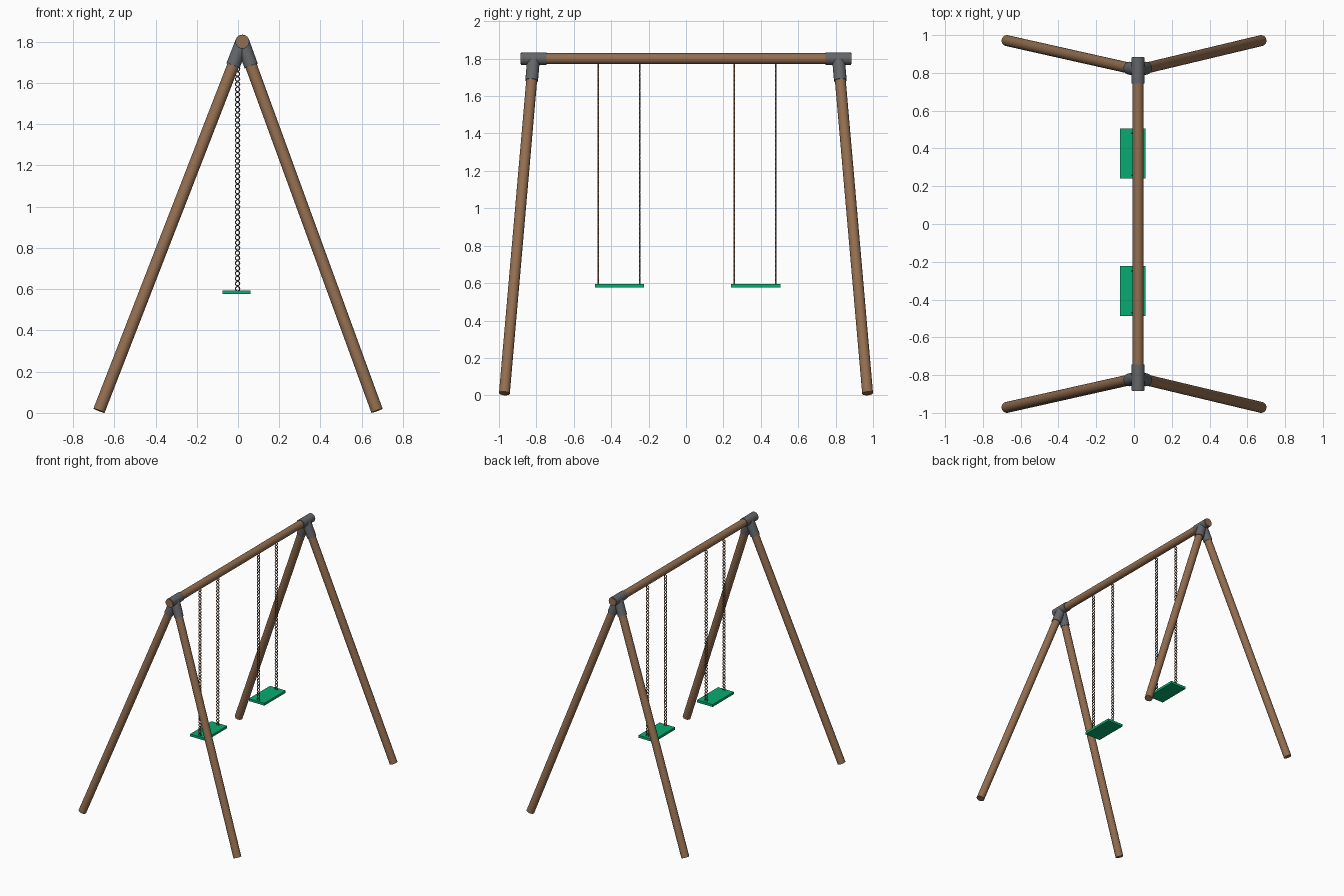
import bpy, math
from mathutils import Vector

if "Cube" in bpy.data.objects:
    bpy.data.objects.remove(bpy.data.objects["Cube"])

def material(name, rgb):
    m = bpy.data.materials.new(name)
    m.diffuse_color = (*[(c / 255) ** 2.2 for c in rgb], 1)
    m.use_nodes = True
    m.node_tree.nodes["Principled BSDF"].inputs["Base Color"].default_value = m.diffuse_color
    return m

WOOD = material("brown wood", (146, 110, 81))
METAL = material("grey metal", (101, 102, 105))
GREEN = material("green plastic", (14, 170, 112))
CHAIN = material("brown chain", (118, 88, 66))

def rod(name, a, b, r, mat):
    a, b = Vector(a), Vector(b)
    bpy.ops.mesh.primitive_cylinder_add(vertices=32, radius=r, depth=(b - a).length, location=(a + b) / 2)
    o = bpy.context.object
    o.rotation_euler = (b - a).to_track_quat('Z', 'Y').to_euler()
    bpy.ops.object.shade_smooth_by_angle(angle=math.radians(40))
    o.name = name
    o.data.materials.append(mat)
    return o

BX, BZ, R, RC = 0.021, 1.8, 0.029, 0.034

# top beam, ends just proud of the metal connectors
rod("top_beam", (BX, -0.884, BZ), (BX, 0.884, BZ), R, WOOD)

for s, end in ((-1, "front"), (1, "back")):
    # connector tube around the beam
    rod(end + "_beam_connector", (BX, s * 0.745, BZ), (BX, s * 0.882, BZ), RC, METAL)
    apex = Vector((BX, s * 0.815, BZ))
    for t, side in ((-1, "left"), (1, "right")):
        # splayed leg and its socket
        foot = Vector((t * 0.674, s * 0.971, 0.0105))
        d = (foot - apex).normalized()
        rod(f"{end}_{side}_leg", apex, foot, R, WOOD)
        rod(f"{end}_{side}_leg_socket", apex, apex + d * 0.125, RC, METAL)

# one chain: a stack of rings, all facing the front
def chain(name, y):
    bpy.ops.mesh.primitive_torus_add(major_segments=16, minor_segments=8, major_radius=0.0105,
                                     minor_radius=0.0026, location=(-0.002, y, 0.602),
                                     rotation=(math.pi / 2, 0, 0))
    o = bpy.context.object
    o.scale.z = 1.7
    bpy.ops.object.shade_smooth()
    o.name = name
    o.data.materials.append(CHAIN)
    arr = o.modifiers.new("links", 'ARRAY')
    arr.count = 48
    arr.use_relative_offset = False
    arr.use_constant_offset = True
    arr.constant_offset_displace = (0, 0.0248, 0)

# swings: seat board and two chains
for name, y in (("front", -0.355), ("back", 0.373)):
    bpy.ops.mesh.primitive_cube_add(size=1, location=(-0.007, y, 0.585))
    seat = bpy.context.object
    seat.name = name + "_swing_seat"
    seat.scale = (0.136, 0.263, 0.019)
    seat.data.materials.append(GREEN)
    chain(name + "_swing_chain_a", y - 0.115)
    chain(name + "_swing_chain_b", y + 0.107)
